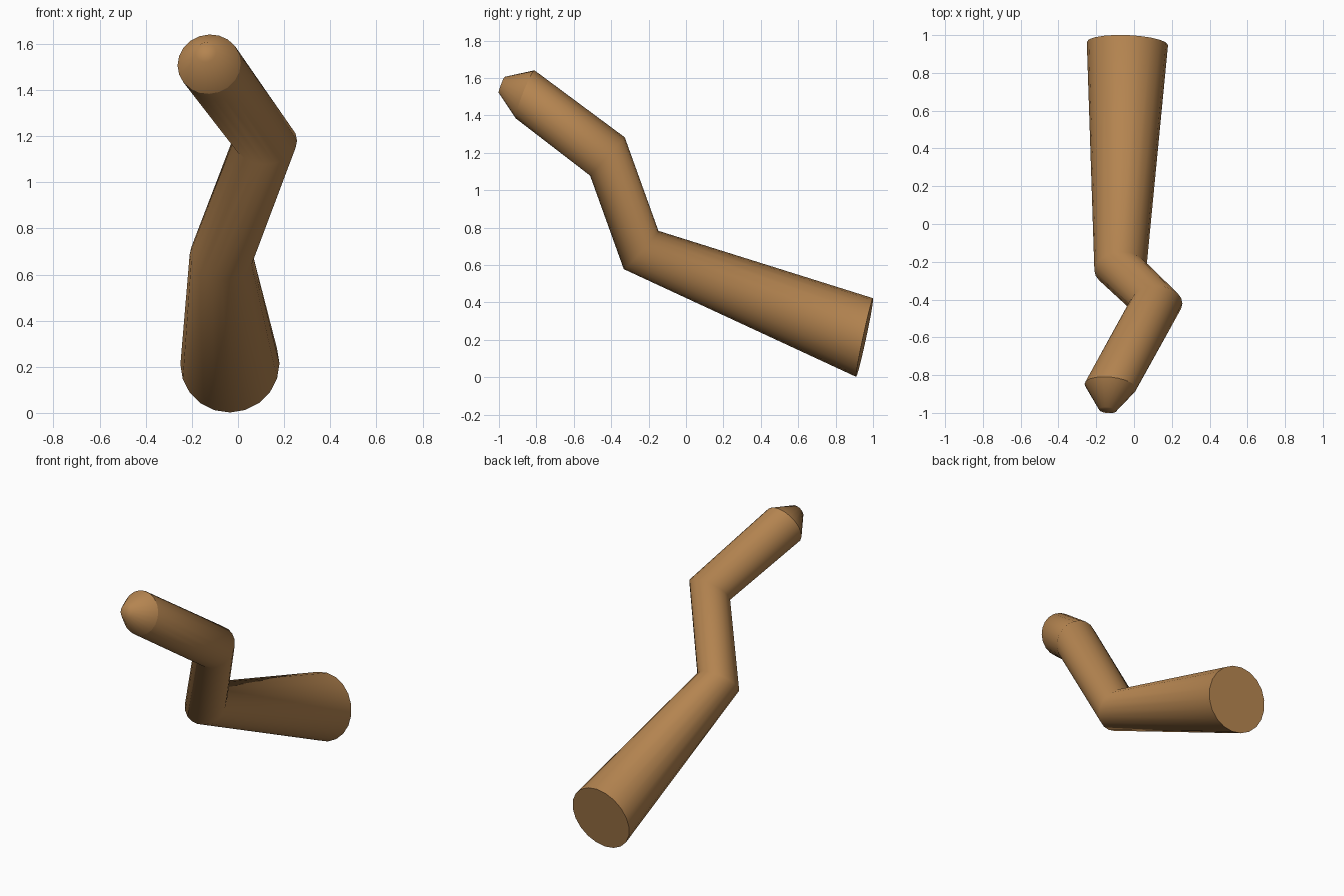
import bpy, bmesh, math
from mathutils import Vector

if "Cube" in bpy.data.objects:
    bpy.data.objects.remove(bpy.data.objects["Cube"])

SIDES = 20

# Each ring: centre, radius, facing direction (base to tip)
RINGS = [
    ((-0.035, 0.955, 0.212), 0.215, (-0.04, -0.977, 0.21)),   # wide base
    ((-0.072, -0.24, 0.68), 0.138, (0.06, -0.74, 0.67)),      # lower bend
    ((0.118, -0.42, 1.18), 0.138, (0.0, -0.74, 0.67)),        # upper bend
    ((-0.125, -0.86, 1.512), 0.138, (-0.10, -0.93, 0.36)),    # shoulder of the tip
    ((-0.14, -0.985, 1.563), 0.046, (-0.10, -0.93, 0.35)),    # blunt tip
]

wood = bpy.data.materials.new("warm brown")
wood.diffuse_color = (0.456, 0.231, 0.08, 1)
wood.use_nodes = True
wood.node_tree.nodes["Principled BSDF"].inputs["Base Color"].default_value = wood.diffuse_color

bm = bmesh.new()


def add_ring(centre, radius, facing):
    n = Vector(facing).normalized()
    u = Vector((1, 0, 0))
    u = (u - n * u.dot(n)).normalized()
    v = n.cross(u)
    verts = []
    for i in range(SIDES):
        a = 2 * math.pi * i / SIDES
        verts.append(bm.verts.new(Vector(centre) + radius * (u * math.cos(a) + v * math.sin(a))))
    return verts


# Bent tapering tube
rings = [add_ring(*r) for r in RINGS]
for a, b in zip(rings, rings[1:]):
    for i in range(SIDES):
        j = (i + 1) % SIDES
        bm.faces.new((a[i], a[j], b[j], b[i]))

# End caps
bm.faces.new(rings[0][::-1])
bm.faces.new(rings[-1])
bmesh.ops.recalc_face_normals(bm, faces=bm.faces)

# Smooth surface, with crisp edges at the base and the tip shoulder
for f in bm.faces:
    f.smooth = True
for ring in (rings[0], rings[3]):
    for i in range(SIDES):
        bm.edges.get((ring[i], ring[(i + 1) % SIDES])).smooth = False

mesh = bpy.data.meshes.new("bent_branch")
bm.to_mesh(mesh)
bm.free()
mesh.materials.append(wood)
bpy.context.collection.objects.link(bpy.data.objects.new("bent_branch", mesh))
